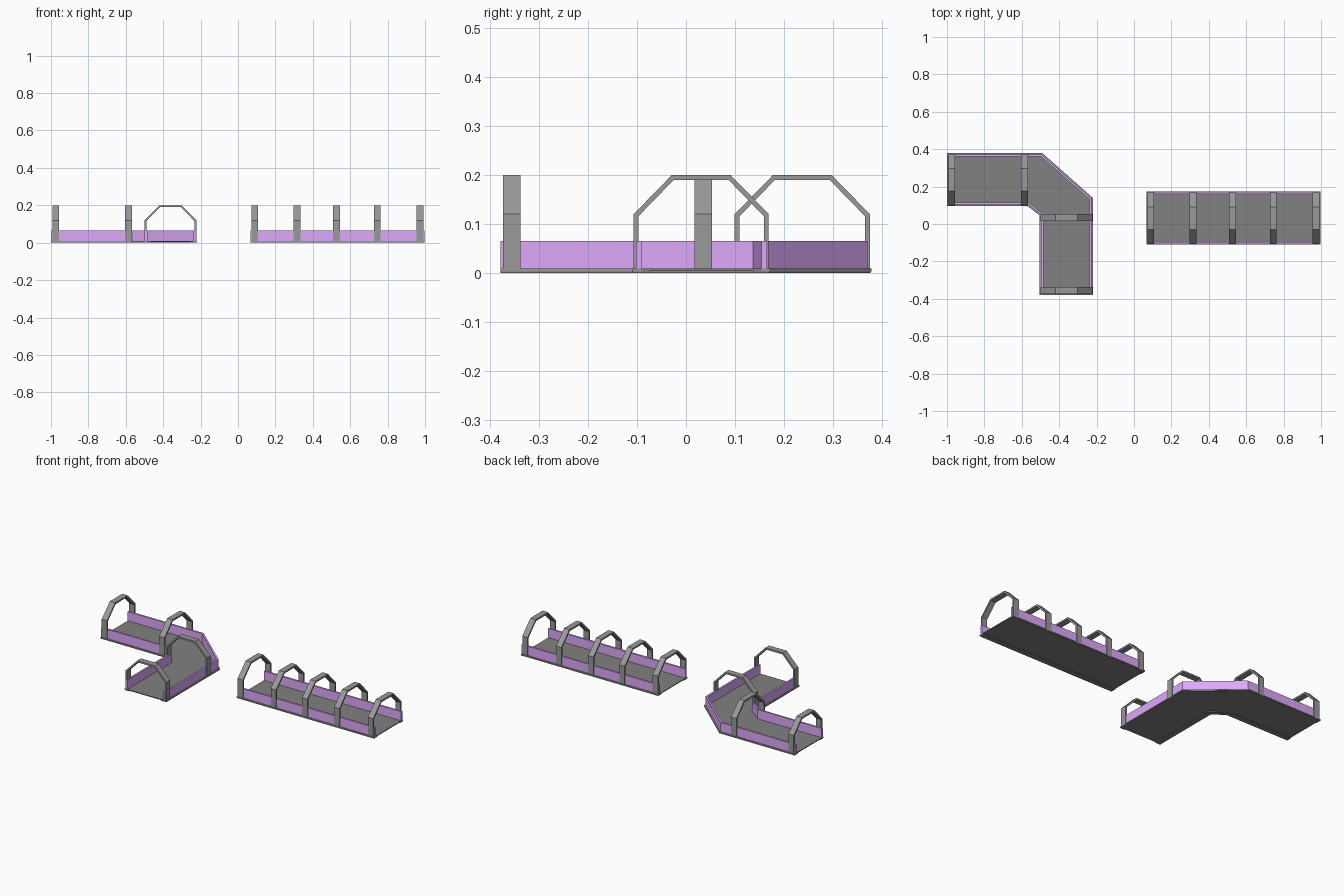
import bpy, bmesh
from mathutils import Vector

if "Cube" in bpy.data.objects:
    bpy.data.objects.remove(bpy.data.objects["Cube"])


def material(name, colour):
    m = bpy.data.materials.new(name)
    m.diffuse_color = (*colour, 1)
    m.use_nodes = True
    m.node_tree.nodes["Principled BSDF"].inputs["Base Color"].default_value = m.diffuse_color
    return m


purple = material("purple_panel", (0.74, 0.40, 0.97))
metal = material("grey_metal", (0.32, 0.32, 0.33))
dark = material("dark_floor", (0.22, 0.22, 0.22))

WIDTH = 0.283


def loft(name, rings, mat):
    """Capped four-sided tube through a list of rings of points."""
    bm = bmesh.new()
    rings = [[bm.verts.new(p) for p in ring] for ring in rings]
    for r, s in zip(rings, rings[1:]):
        for i in range(4):
            j = (i + 1) % 4
            bm.faces.new((r[i], r[j], s[j], s[i]))
    bm.faces.new(rings[0])
    bm.faces.new(rings[-1])
    bmesh.ops.recalc_face_normals(bm, faces=bm.faces)
    me = bpy.data.meshes.new(name)
    bm.to_mesh(me)
    bm.free()
    me.materials.append(mat)
    bpy.context.collection.objects.link(bpy.data.objects.new(name, me))


def strip(name, left, right, d0, d1, z0, z1, mat):
    """Box section swept between two guide lines, d0..d1 across the width."""
    rings = []
    for a, b in zip(left, right):
        a, b = Vector((*a, 0)), Vector((*b, 0))
        rings.append([a.lerp(b, d / WIDTH) + Vector((0, 0, z))
                      for d, z in ((d0, z0), (d1, z0), (d1, z1), (d0, z1))])
    loft(name, rings, mat)


def arch(name, x, y, along_x=True):
    """Six-point hoop; along_x means the walkway runs along x."""
    outer = [(-.138, .003), (-.138, .12), (-.06, .2), (.06, .2), (.138, .12), (.138, .003)]
    inner = [(-.128, .003), (-.128, .116), (-.056, .19), (.056, .19), (.128, .116), (.128, .003)]
    rings = []
    for o, i in zip(outer, inner):
        rings.append([(x + w, y + u, z) if along_x else (x + u, y + w, z)
                      for (u, z), w in ((o, -.018), (i, -.018), (i, .018), (o, .018))])
    loft(name, rings, metal)


def walkway(name, left, right):
    # floor plate between two edge rails, with a panel standing on each rail
    strip(name + "_floor", left, right, .019, WIDTH - .019, .004, .009, dark)
    for side, a, b in (("left", left, right), ("right", right, left)):
        strip(f"{name}_{side}_rail", a, b, 0, .019, .003, .009, metal)
        strip(f"{name}_{side}_runner", a, b, .002, .035, 0, .004, dark)
        strip(f"{name}_{side}_panel", a, b, .008, .019, .009, .065, purple)


# straight section
walkway("straight", [(.068, .173), (.998, .173)], [(.068, -.11), (.998, -.11)])
for k, x in enumerate((.09, .315, .527, .744, .973)):
    arch(f"straight_arch_{k + 1}", x, .031)

# corner section
walkway("corner",
        [(-1, .379), (-.490, .379), (-.220, .14), (-.220, -.379)],
        [(-1, .096), (-.57, .096), (-.504, .046), (-.504, -.379)])
for k, x in enumerate((-.975, -.586)):
    arch(f"corner_west_arch_{k + 1}", x, .2375)
for k, y in enumerate((-.356, .035)):
    arch(f"corner_south_arch_{k + 1}", -.361, y, False)
